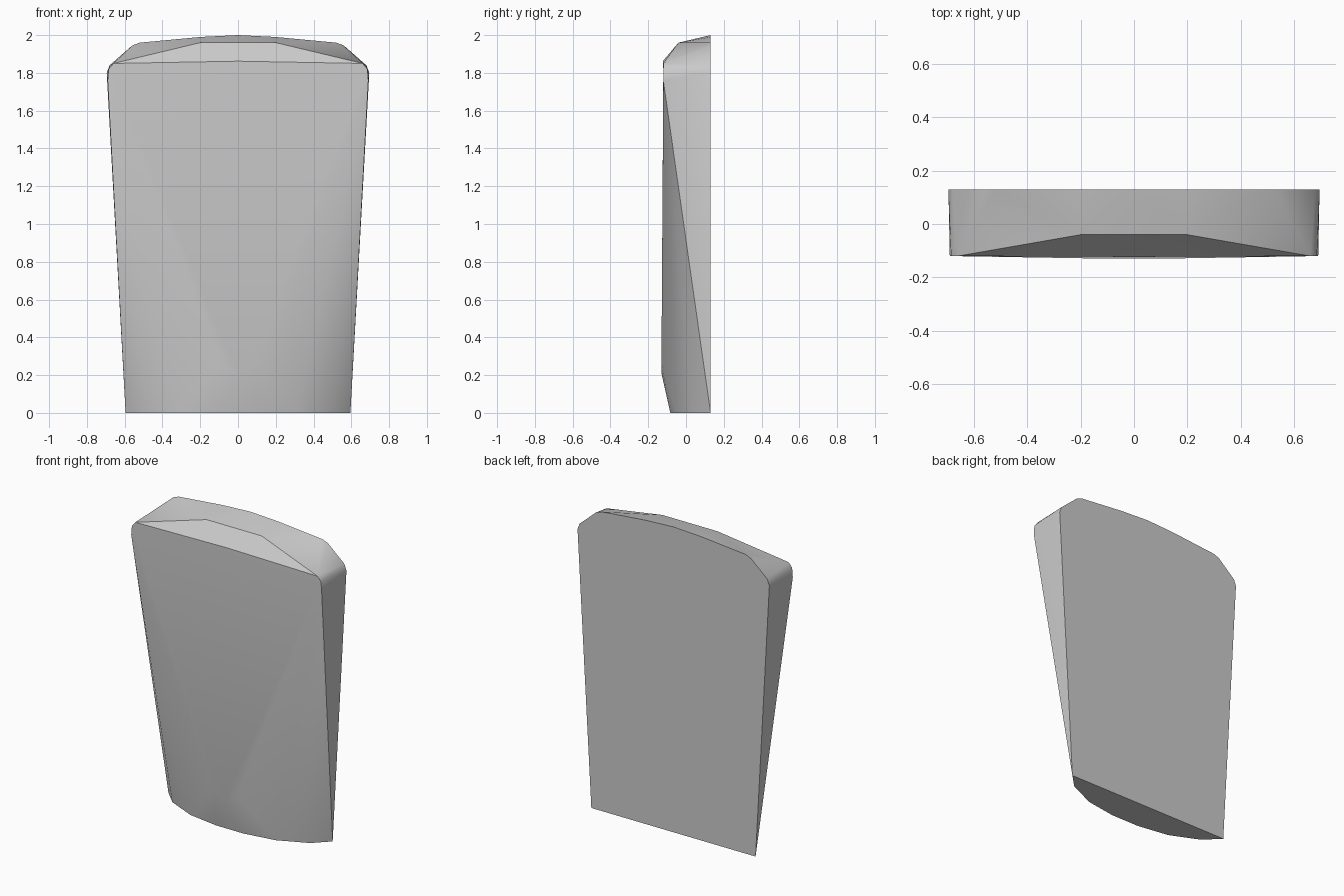
import bpy, bmesh, math

cube = bpy.data.objects.get("Cube")
if cube:
    bpy.data.objects.remove(cube)

# Plain grey material
grey = bpy.data.materials.new("plain grey")
grey.use_nodes = True
colour = (0.6, 0.6, 0.6, 1)
grey.diffuse_color = colour
grey.node_tree.nodes["Principled BSDF"].inputs["Base Color"].default_value = colour

BACK, FRONT = 0.13, -0.12
# Half outline of the flat back: x, z
back = [(0.595, 0), (0.695, 1.80), (0.68, 1.84), (0.56, 1.945), (0.52, 1.96), (0.2, 1.99), (0, 2)]
# Half of the curved foot: x, y
foot = [(0.5, 0.035), (0.31, -0.05), (0.1, -0.083)]
# Half of the front face and the sloping crown: x, y, z
face = [(0.69, FRONT, 1.76), (0.685, FRONT, 1.82), (0.66, FRONT, 1.85), (0, -0.123, 1.862),
        (0.2, -0.04, 1.96), (0.09, -0.13, 0.26), (0, -0.13, 0.21)]

half = [(x, BACK, z) for x, z in back] + [(x, y, 0) for x, y in foot] + face
points = {(s * x, y, z) for x, y, z in half for s in (1, -1)}

# Wrap the mirrored points in one tapered, rounded block
bm = bmesh.new()
for p in sorted(points):
    bm.verts.new(p)
bmesh.ops.convex_hull(bm, input=bm.verts)
bmesh.ops.delete(bm, geom=[v for v in bm.verts if not v.link_faces], context="VERTS")
bmesh.ops.dissolve_limit(bm, angle_limit=math.radians(0.5), verts=bm.verts, edges=bm.edges)
bmesh.ops.recalc_face_normals(bm, faces=bm.faces)

mesh = bpy.data.meshes.new("tapered_block")
bm.to_mesh(mesh)
bm.free()
mesh.materials.append(grey)
block = bpy.data.objects.new("tapered_block", mesh)
bpy.context.collection.objects.link(block)

# Soft shading with crisp edges
bpy.context.view_layer.objects.active = block
block.select_set(True)
bpy.ops.object.shade_smooth_by_angle(angle=math.radians(30))
